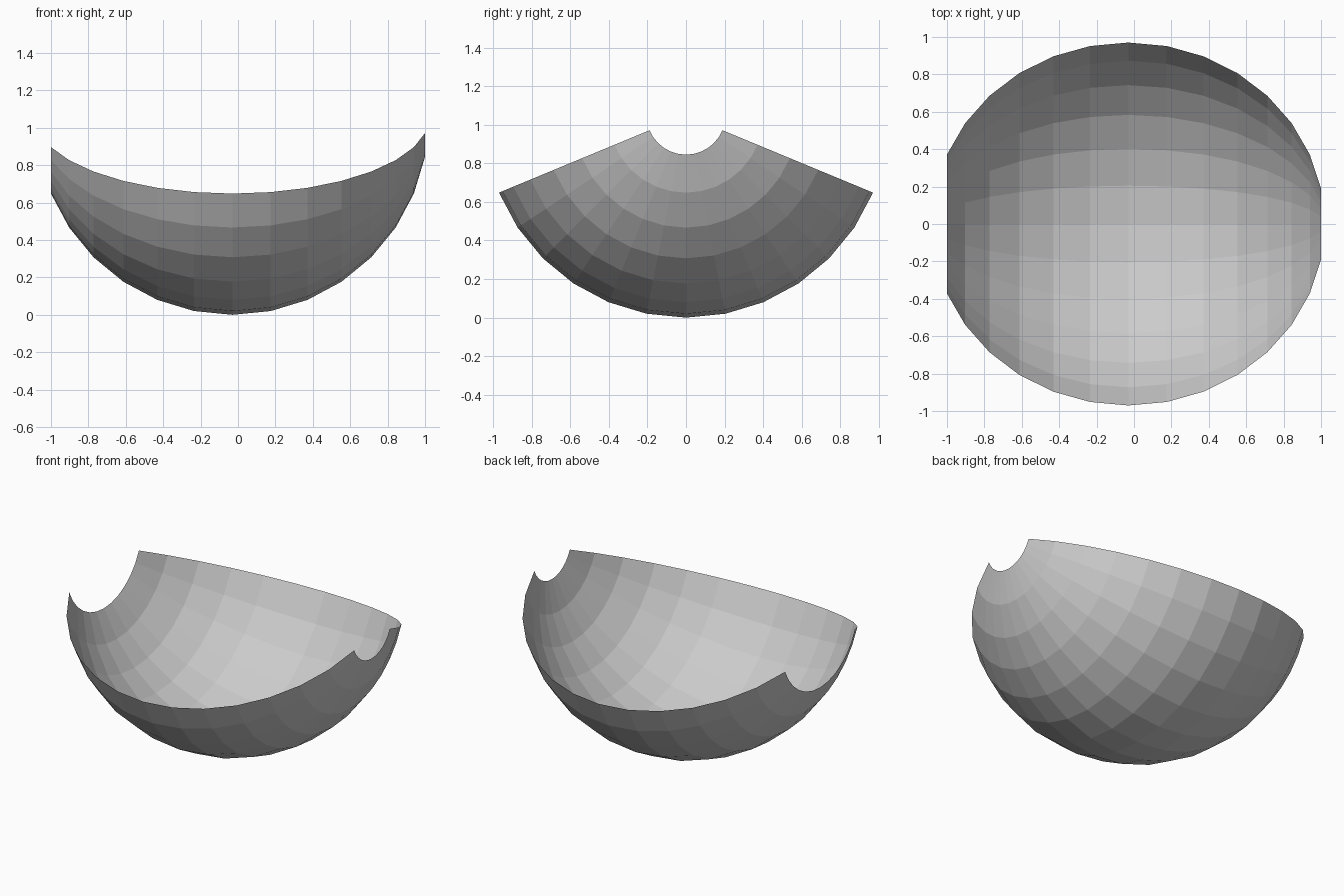
import bpy, bmesh
from math import sin, cos, radians
from mathutils import Vector

if "Cube" in bpy.data.objects:
    bpy.data.objects.remove(bpy.data.objects["Cube"])

STEP = 11.25                                        # angle of each facet
R = 2 / (cos(radians(STEP)) + cos(radians(2 * STEP)))  # sphere radius, gives length 2 in x
CX = 1 - R * cos(radians(STEP))                     # sphere centre, shifted along x

bm = bmesh.new()

# Meridian arc, starting on the front rim; small opening at +x, larger at -x
rim = radians(-67.5)
verts = []
for i in range(1, 15):
    a = radians(i * STEP)
    r = R * sin(a)
    verts.append(bm.verts.new((CX + R * cos(a), r * sin(rim), R - r * cos(rim))))
edges = [bm.edges.new(pair) for pair in zip(verts, verts[1:])]

# Sweep the arc 135 degrees about the x axis to form the open shell
bmesh.ops.spin(bm, geom=verts + edges, cent=(0, 0, R), axis=(1, 0, 0),
               angle=radians(135), steps=12, use_duplicate=False)

# Face outward
bm.normal_update()
centre = Vector((CX, 0, R))
for f in bm.faces:
    if f.normal.dot(f.calc_center_median() - centre) < 0:
        f.normal_flip()

mesh = bpy.data.meshes.new("curved_shell")
bm.to_mesh(mesh)
bm.free()
shell = bpy.data.objects.new("curved_shell", mesh)
bpy.context.collection.objects.link(shell)
